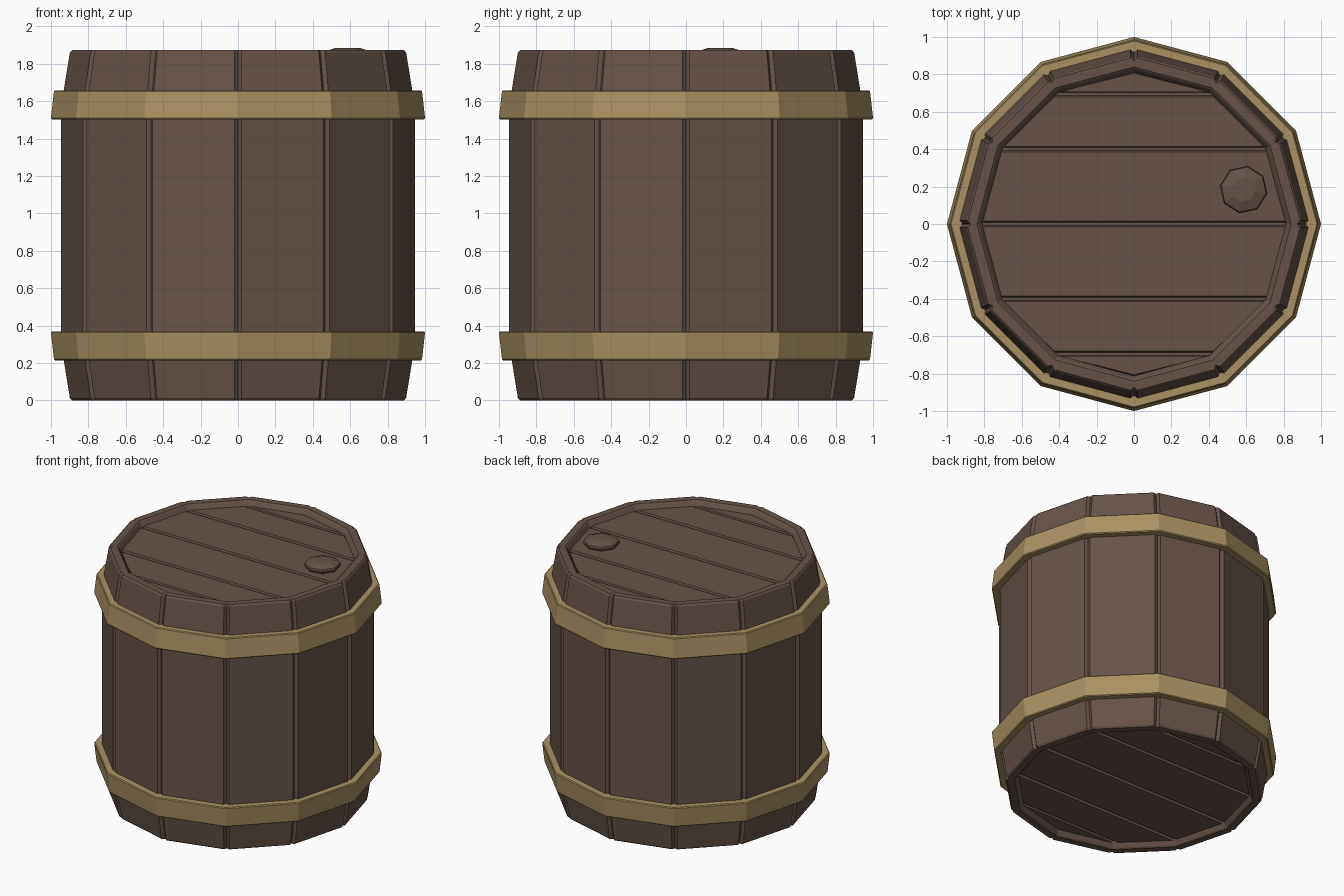
import bpy, bmesh, math
from mathutils import Vector

if "Cube" in bpy.data.objects:
    bpy.data.objects.remove(bpy.data.objects["Cube"])

SIDES = 12
H = 1.872          # barrel height without the plug
LID_R = 0.812      # corner radius of the recessed lids
LID_DEPTH = 0.037  # how far the lids sit below the rim


def material(name, rgb):
    m = bpy.data.materials.new(name)
    m.diffuse_color = (*rgb, 1)
    m.use_nodes = True
    m.node_tree.nodes["Principled BSDF"].inputs["Base Color"].default_value = m.diffuse_color
    return m


WOOD = material("dark brown wood", (0.135, 0.086, 0.066))
BRASS = material("dull brass", (0.40, 0.285, 0.125))


def finish(bm, name, mat):
    bmesh.ops.recalc_face_normals(bm, faces=bm.faces)
    me = bpy.data.meshes.new(name)
    bm.to_mesh(me)
    bm.free()
    me.materials.append(mat)
    ob = bpy.data.objects.new(name, me)
    bpy.context.collection.objects.link(ob)
    return ob


def corners(r, z, n=SIDES, turn=0.0):
    return [Vector((r * math.cos(turn + math.tau * k / n),
                    r * math.sin(turn + math.tau * k / n), z)) for k in range(n)]


def stave_ring(r, z, notch):
    """Polygon whose corners are notched where two staves meet."""
    c = corners(r, z)
    out = []
    for k, v in enumerate(c):
        a, b = c[k - 1], c[(k + 1) % SIDES]
        groove = v * (1 - notch / r)
        groove.z = z
        out += [v + (a - v).normalized() * 0.02, groove,
                v + (b - v).normalized() * 0.02]
    return out


def loft(name, rings, mat, closed=False):
    bm = bmesh.new()
    loops = [[bm.verts.new(p) for p in ring] for ring in rings]
    pairs = list(zip(loops, loops[1:]))
    if closed:
        pairs.append((loops[-1], loops[0]))
    else:
        bm.faces.new(loops[0])
        bm.faces.new(loops[-1])
    for lo, hi in pairs:
        n = len(lo)
        for i in range(n):
            j = (i + 1) % n
            bm.faces.new((lo[i], lo[j], hi[j], hi[i]))
    return finish(bm, name, mat)


# Barrel body: recessed floor, rim and tapered outside, mirrored at mid height
half = [(LID_R, LID_DEPTH + 0.016, 0), (LID_R, LID_DEPTH, 0), (0.83, 0.008, 0),
        (0.84, 0.0, 0), (0.893, 0.0, 0.02), (0.904, 0.012, 0.022),
        (0.951, 0.30, 0.022)]
profile = half + [(r, H - z, n) for r, z, n in reversed(half)]
loft("barrel_staves", [stave_ring(*p) for p in profile], WOOD)

# Hoops: flared bands, mirrored
band = [(0.92, 0.214), (0.978, 0.214), (0.984, 0.220),
        (1.0, 0.362), (0.995, 0.369), (0.92, 0.369)]
loft("lower_hoop", [corners(r, z) for r, z in band], BRASS, closed=True)
loft("upper_hoop", [corners(r, H - z) for r, z in band], BRASS, closed=True)

# Lid planks: a polygon sliced into boards running along x
cuts = [-0.82, -0.695, -0.40, 0.0, 0.40, 0.695, 0.82]
gap = 0.007
slope = 0.008


def lid(name, z, up):
    bm = bmesh.new()
    for y0, y1 in zip(cuts, cuts[1:]):
        part = bmesh.new()
        face = part.faces.new([part.verts.new(p) for p in corners(LID_R + 0.002, z)])
        for y, side in ((y0 + gap, -1), (y1 - gap, 1)):
            bmesh.ops.bisect_plane(part, geom=part.verts[:] + part.edges[:] + part.faces[:],
                                   plane_co=(0, y, 0), plane_no=(0, side, 0), clear_outer=True)
        top = [v.co.copy() for v in part.faces[:][0].verts]
        part.free()
        # top edge of each board is drawn in a little to form a sloped groove
        low = [bm.verts.new((p.x, p.y, z - up * 0.018)) for p in top]
        mid = (y0 + y1) / 2
        high = []
        for p in top:
            on_cut = min(abs(p.y - y0 - gap), abs(p.y - y1 + gap)) < 1e-4
            dy = math.copysign(slope, mid - p.y) if on_cut else 0
            high.append(bm.verts.new((p.x, p.y + dy, z)))
        bm.faces.new(low)
        bm.faces.new(high)
        for i in range(len(low)):
            j = (i + 1) % len(low)
            bm.faces.new((low[i], low[j], high[j], high[i]))
    return finish(bm, name, WOOD)


lid("top_lid_planks", H - LID_DEPTH, 1)
lid("bottom_lid_planks", LID_DEPTH, -1)

# Bung plug on the top lid
turn = math.radians(-10)
plug = loft("bung_plug", [corners(r, z, 8, turn) for r, z in
                          ((0.115, 1.825), (0.127, 1.852), (0.122, 1.866), (0.065, 1.885))], WOOD)
plug.location = (0.586, 0.184, 0)
